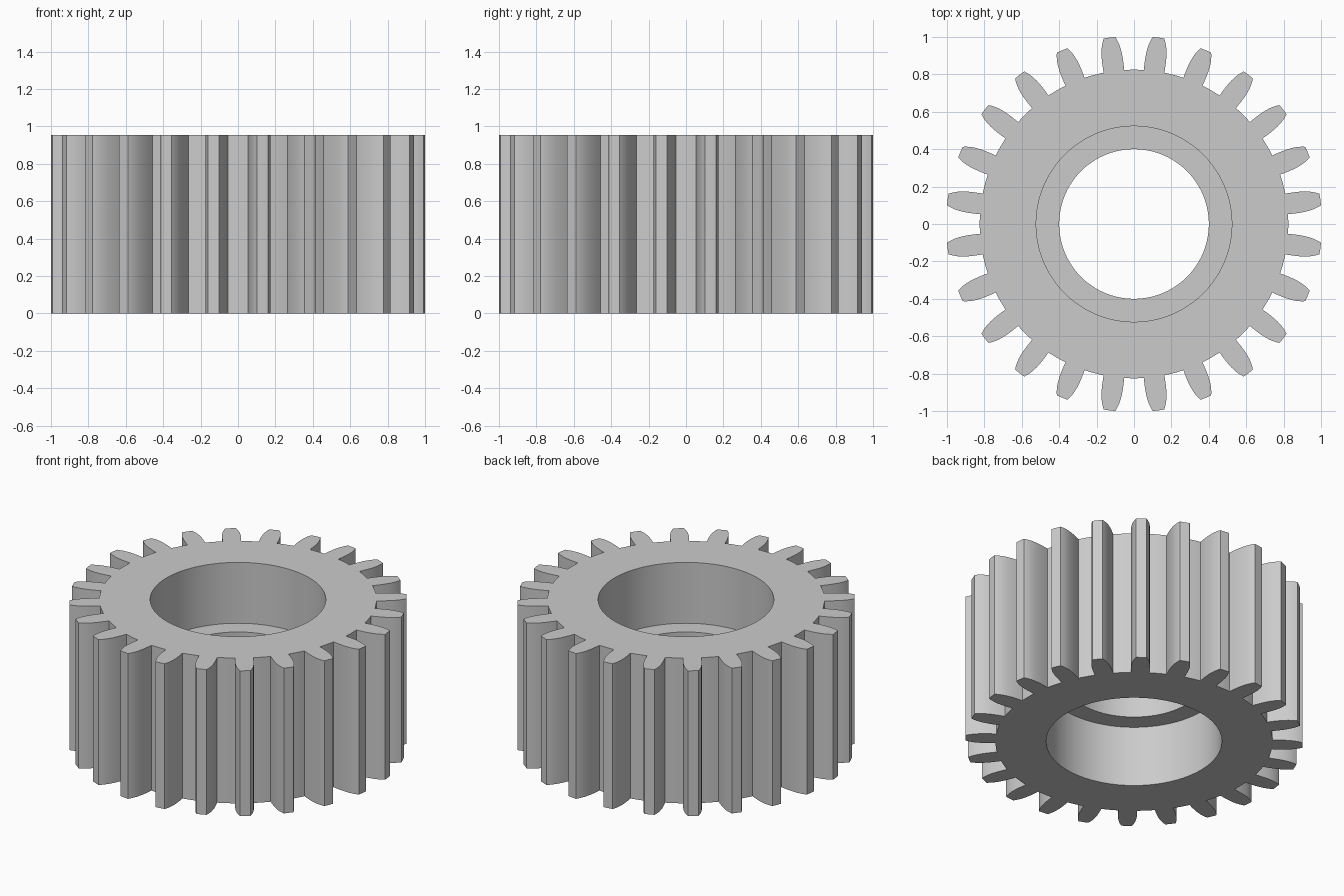
import bpy, bmesh
from math import sin, cos, radians

TEETH = 24
HEIGHT = 0.955
BORE, LIP = 0.523, 0.40
LEDGE_LOW, LEDGE_HIGH = 0.40, 0.555

cube = bpy.data.objects.get("Cube")
if cube:
    bpy.data.objects.remove(cube, do_unlink=True)

steel = bpy.data.materials.new("grey_steel")
steel.use_nodes = True
colour = (0.6, 0.6, 0.6, 1)
steel.diffuse_color = colour
steel.node_tree.nodes["Principled BSDF"].inputs["Base Color"].default_value = colour

# Tooth flank from root to tip: (radius, half angle in degrees)
flank = [(0.825, 3.84), (0.85, 3.79), (0.875, 3.7), (0.903, 3.53), (0.93, 3.28),
         (0.952, 2.99), (0.97, 2.65), (0.988, 2.24), (1.005, 1.75)]
tooth = [(r, -a) for r, a in flank] + [(1.005, 0)] + [(r, a) for r, a in reversed(flank)]
root = [(0.825, a) for a in (5.0, 6.25, 7.5, 8.75, 10.0)]

# Polar outline of the whole gear
pitch = 360 / TEETH
outline = [(r, radians(a + pitch * (i + 0.5)))
           for i in range(TEETH) for r, a in tooth + root]


def add_loop(bm, z, radius=None):
    """Ring of vertices along the gear outline, or a circle at the same angles."""
    return [bm.verts.new(((radius or r) * cos(a), (radius or r) * sin(a), z))
            for r, a in outline]


# Toothed wall, end faces, stepped bore and inner lip as one closed section
bm = bmesh.new()
section = [(0, None), (HEIGHT, None), (HEIGHT, BORE), (LEDGE_HIGH, BORE),
           (LEDGE_HIGH, LIP), (LEDGE_LOW, LIP), (LEDGE_LOW, BORE), (0, BORE)]
loops = [add_loop(bm, z, radius) for z, radius in section]
n = len(outline)
for k, low in enumerate(loops):
    high = loops[(k + 1) % len(loops)]
    for i in range(n):
        j = (i + 1) % n
        bm.faces.new((low[i], low[j], high[j], high[i]))
bmesh.ops.recalc_face_normals(bm, faces=bm.faces)

mesh = bpy.data.meshes.new("spur_gear")
bm.to_mesh(mesh)
bm.free()
mesh.materials.append(steel)
gear = bpy.data.objects.new("spur_gear", mesh)
bpy.context.collection.objects.link(gear)

# Smooth flanks and bore, crisp rims and tooth corners
bpy.ops.object.select_all(action="DESELECT")
gear.select_set(True)
bpy.context.view_layer.objects.active = gear
bpy.ops.object.shade_smooth_by_angle(angle=radians(25))
